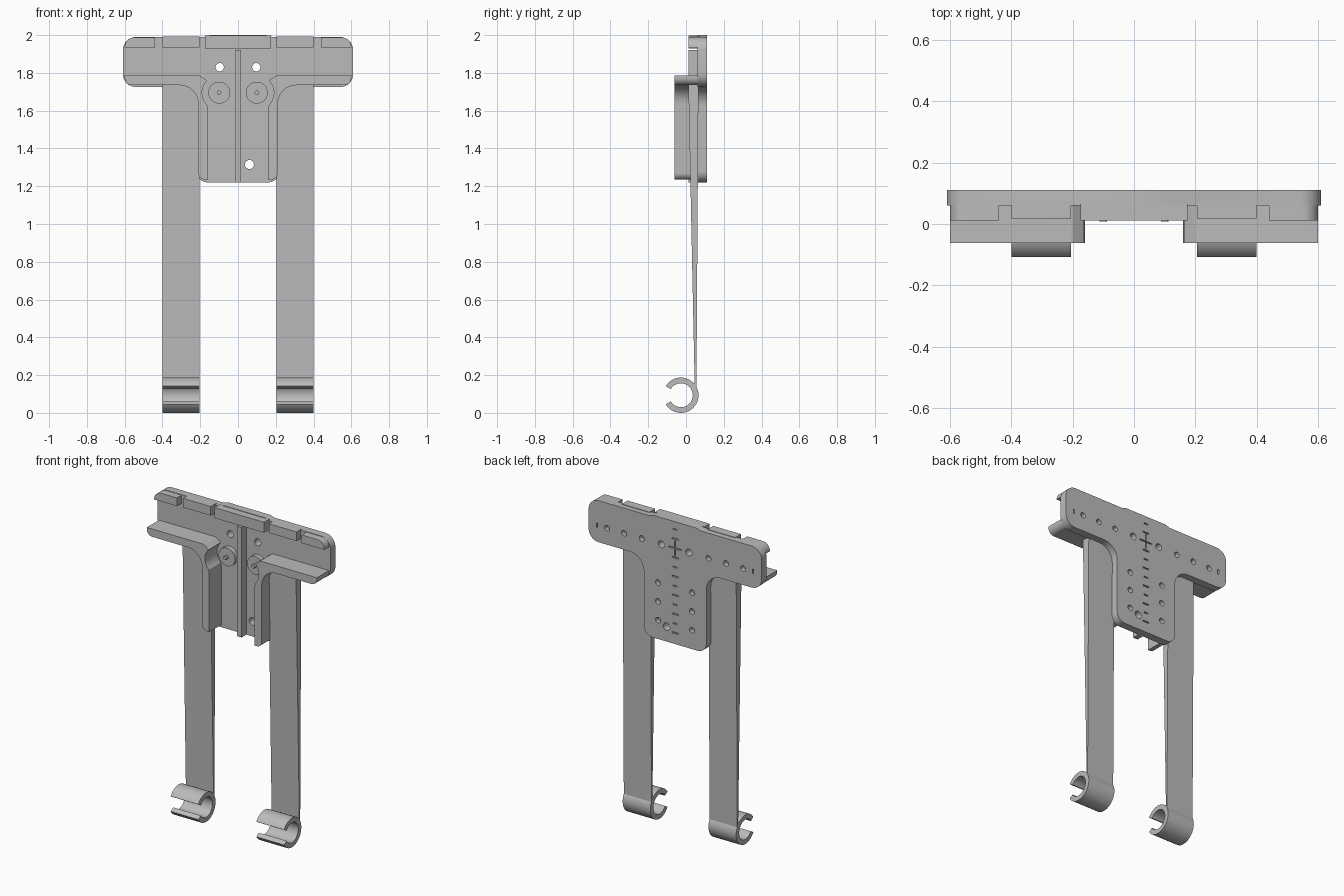
import bpy, bmesh, math
from mathutils import Vector

cube = bpy.data.objects.get("Cube")
if cube:
    bpy.data.objects.remove(cube, do_unlink=True)

grey = bpy.data.materials.new("plain_grey")
grey.use_nodes = True
COLOR = (0.5, 0.5, 0.5, 1)
grey.diffuse_color = COLOR
grey.node_tree.nodes["Principled BSDF"].inputs["Base Color"].default_value = COLOR


def finish(bm, name):
    bmesh.ops.recalc_face_normals(bm, faces=bm.faces)
    mesh = bpy.data.meshes.new(name)
    bm.to_mesh(mesh)
    bm.free()
    mesh.materials.append(grey)
    obj = bpy.data.objects.new(name, mesh)
    bpy.context.collection.objects.link(obj)
    return obj


def rounded(corners, steps=8):
    """Outline from (u, v, radius) corners."""
    out = []
    for i, (u, v, r) in enumerate(corners):
        p = Vector((u, v))
        if r == 0:
            out.append(p)
            continue
        a = (Vector(corners[i - 1][:2]) - p).normalized()
        b = (Vector(corners[(i + 1) % len(corners)][:2]) - p).normalized()
        half = a.angle(b) / 2
        centre = p + (a + b).normalized() * (r / math.sin(half))
        start = p + a * (r / math.tan(half)) - centre
        end = p + b * (r / math.tan(half)) - centre
        sweep = start.angle_signed(end)
        for k in range(steps + 1):
            t = -sweep * k / steps
            out.append(centre + Vector((start.x * math.cos(t) - start.y * math.sin(t),
                                        start.x * math.sin(t) + start.y * math.cos(t))))
    return out


def prism(bm, outline, lo, hi, axis="y"):
    """Extrude an xz outline along y, or a yz outline along x."""
    place = (lambda p, d: (p[0], d, p[1])) if axis == "y" else (lambda p, d: (d, p[0], p[1]))
    low = [bm.verts.new(place(p, lo)) for p in outline]
    high = [bm.verts.new(place(p, hi)) for p in outline]
    bm.faces.new(low)
    bm.faces.new(high[::-1])
    for i in range(len(low)):
        bm.faces.new((low[i - 1], low[i], high[i], high[i - 1]))


def circle(x, z, r, n=24):
    return [(x + r * math.cos(math.tau * k / n), z + r * math.sin(math.tau * k / n)) for k in range(n)]


def rect(x, z, w, h):
    return [(x - w / 2, z - h / 2), (x + w / 2, z - h / 2),
            (x + w / 2, z + h / 2), (x - w / 2, z + h / 2)]


def part(name, outline, lo, hi, axis="y"):
    bm = bmesh.new()
    prism(bm, outline, lo, hi, axis)
    return finish(bm, name)


FRONT, FACE, BACK = 0.012, 0.06, 0.11
ROW = 1.83

# T-shaped back plate
half = [(0.15, 2.0, 0), (0.18, 1.99, 0), (0.61, 1.99, 0.07), (0.61, 1.725, 0.07),
        (0.22, 1.725, 0.1), (0.22, 1.22, 0.06)]
plate = part("back_plate", rounded(half + [(-x, z, r) for x, z, r in reversed(half)]), FACE, BACK)

# Holes and engraved scale in the plate
bm = bmesh.new()
for x, z, r in ((-0.097, ROW, 0.022), (0.097, ROW, 0.022), (0.06, 1.315, 0.024)):
    prism(bm, circle(x, z, r), 0, 0.2)
for s in (-1, 1):
    for x in (0.235, 0.36, 0.48):
        prism(bm, circle(s * x, ROW, 0.018), 0.08, 0.2)
    for z in (1.58, 1.46, 1.34):
        prism(bm, circle(s * 0.12, z, 0.018), 0.08, 0.2)
    prism(bm, rect(s * 0.55, ROW, 0.008, 0.03), 0.1, 0.2)
    prism(bm, rect(0, ROW + s * 0.028, 0.008, 0.04), 0.1, 0.2)
for i in range(12):
    width = 0.09 if i == 2 else (0.045 if i % 2 else 0.03)
    prism(bm, rect(0, 1.95 - 0.06 * i, width, 0.008), 0.1, 0.2)
cutter = finish(bm, "hole_cutter")
cutter.hide_render = True
mod = plate.modifiers.new("holes", "BOOLEAN")
mod.object = cutter
mod.operation = "DIFFERENCE"
mod.solver = "EXACT"
bpy.context.view_layer.objects.active = plate
bpy.ops.object.modifier_apply(modifier=mod.name)
bpy.data.objects.remove(cutter, do_unlink=True)

# Centre rib and centre top lip
part("centre_rib", rect(0, 1.57, 0.034, 0.7), FRONT, FACE + 0.005)
bm = bmesh.new()
prism(bm, rect(0, 1.965, 0.35, 0.07), FRONT, FACE + 0.005)
bmesh.ops.translate(bm, verts=[v for v in bm.verts if v.co.z > 1.99 and abs(v.co.x) > 0.1],
                    vec=(0, 0, -0.003))
finish(bm, "centre_lip")

for s, side in ((1, "left"), (-1, "right")):
    def flip(points):
        return [(s * p[0], p[1]) for p in points]

    def span(a, b):
        return sorted((s * a, s * b))

    # Corner lip on the top edge
    lip = rounded([(0.44, 1.935, 0), (0.44, 1.987, 0), (0.6, 1.987, 0.05), (0.6, 1.935, 0)])
    part(side + "_corner_lip", flip(lip), FRONT, FACE + 0.005)

    # Projecting flange, scooped around the boss
    scoop = [(0.1 + 0.09 * math.cos(math.radians(a)), 1.695 + 0.09 * math.sin(math.radians(a)), 0)
             for a in range(45, -46, -9)]
    flange = rounded([(0.6, 1.735, 0.04), (0.6, 1.785, 0), (0.2, 1.785, 0.02)] + scoop +
                     [(0.16, 1.61, 0), (0.16, 1.235, 0), (0.21, 1.235, 0.035), (0.21, 1.735, 0.1)])
    part(side + "_flange", flip(flange), -0.062, FACE + 0.005)

    # Round boss with a small pin
    bm = bmesh.new()
    prism(bm, circle(s * 0.1, 1.695, 0.058, 32), 0.03, FACE + 0.005)
    prism(bm, circle(s * 0.1, 1.695, 0.012, 12), 0.008, 0.035)
    finish(bm, side + "_boss")

    # Tapered arm and its top tab
    lo, hi = span(0.205, 0.4)
    part(side + "_arm", [(0.047, 0.1), (0.055, 0.1), (0.066, 1.76), (0.012, 1.76)], lo, hi, "x")
    part(side + "_arm_tab", [(0.018, 1.935), (0.075, 1.935), (0.075, 1.993), (0.018, 1.993)],
         lo, hi, "x")

    # Open ring clip at the foot of the arm
    angles = [math.radians(-149 + 298 * k / 40) for k in range(41)]
    ring = [(-0.027 + r * math.cos(a), 0.0935 + r * math.sin(a))
            for r, run in ((0.0935, angles), (0.063, angles[::-1])) for a in run]
    part(side + "_clip", ring, lo, hi, "x")

# Smooth curved walls, keep edges sharp
bpy.ops.object.select_all(action="DESELECT")
for obj in bpy.context.scene.objects:
    if obj.type == "MESH":
        obj.select_set(True)
        bpy.context.view_layer.objects.active = obj
bpy.ops.object.shade_smooth_by_angle(angle=math.radians(30))
